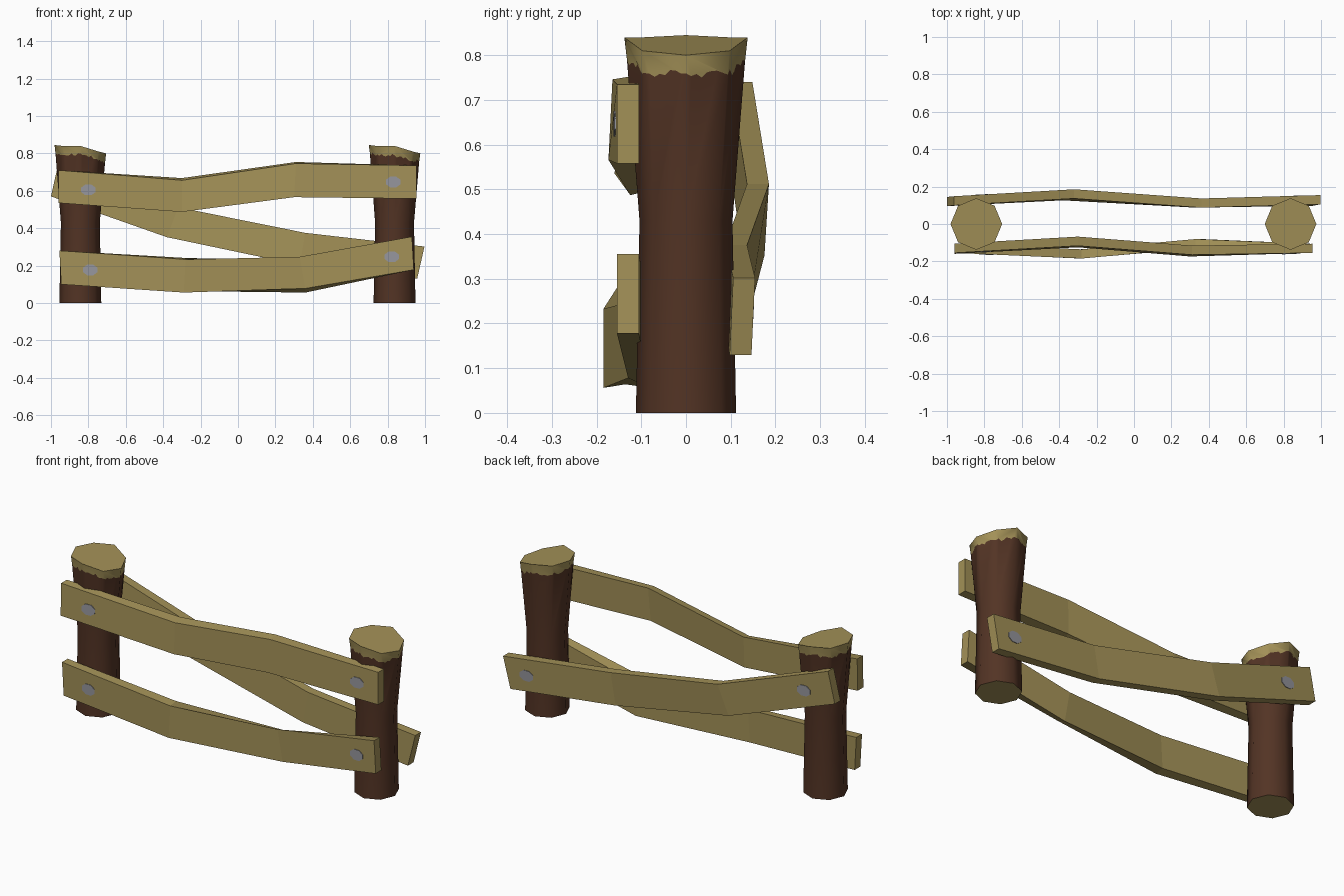
import bpy, bmesh, math, random
from mathutils import Vector
from mathutils.bvhtree import BVHTree

if "Cube" in bpy.data.objects:
    bpy.data.objects.remove(bpy.data.objects["Cube"])

random.seed(4)


def material(name, rgb):
    m = bpy.data.materials.new(name)
    m.diffuse_color = (*rgb, 1)
    m.use_nodes = True
    m.node_tree.nodes["Principled BSDF"].inputs["Base Color"].default_value = m.diffuse_color
    return m


WOOD = material("pale wood", (0.365, 0.282, 0.096))
BARK = material("brown bark", (0.086, 0.034, 0.018))
STEEL = material("grey steel", (0.31, 0.31, 0.34))


def finish(name, bm, mats, smooth=False):
    bmesh.ops.recalc_face_normals(bm, faces=bm.faces)
    me = bpy.data.meshes.new(name)
    bm.to_mesh(me)
    bm.free()
    ob = bpy.data.objects.new(name, me)
    bpy.context.collection.objects.link(ob)
    for m in mats:
        me.materials.append(m)
    if smooth:
        bpy.context.view_layer.objects.active = ob
        ob.select_set(True)
        bpy.ops.object.shade_smooth_by_angle(angle=math.radians(50))
        ob.select_set(False)
    return ob


def post(name, cx):
    """Flared eight-sided log with a slanted cut top and a ragged bark line."""
    bm = bmesh.new()
    top_z = [0.80, 0.81, 0.84, 0.84, 0.845, 0.84, 0.84, 0.81]

    def ring(r, heights):
        return [bm.verts.new((cx + r * math.cos(i * math.pi / 4),
                              r * math.sin(i * math.pi / 4), heights[i]))
                for i in range(8)]

    low = ring(0.112, [0] * 8)
    waist = ring(0.104, [0.43] * 8)
    edge = ring(0.132, [z - 0.047 + random.uniform(-.008, .008) for z in top_z])
    rim = ring(0.138, top_z)
    bm.faces.new(low)
    bm.faces.new(rim)
    for i in range(8):
        j = (i + 1) % 8
        bm.faces.new((low[i], low[j], waist[j], waist[i])).material_index = 1
        # ragged bark edge along this side
        rag = [edge[i]]
        for k in range(1, 8):
            p = edge[i].co.lerp(edge[j].co, k / 8)
            p.z += random.uniform(-.009, .009)
            rag.append(bm.verts.new(p))
        rag.append(edge[j])
        bm.faces.new([waist[j], waist[i]] + rag).material_index = 1
        bm.faces.new([rim[j], rim[i]] + rag)
    finish(name, bm, [WOOD, BARK], True)


def rail(name, sections, bolts, side):
    """Bent plank; each section is top (x, y, z), bottom (x, y, z), roll."""
    bm = bmesh.new()
    rings = []
    for top, bot, roll in sections:
        off = Vector((0, 0.0245, roll / 2))
        t, b = Vector(top), Vector(bot)
        rings.append([bm.verts.new(p) for p in (t - off, t + off, b + off, b - off)])
    for a, b in zip(rings, rings[1:]):
        for i in range(4):
            j = (i + 1) % 4
            bm.faces.new((a[i], a[j], b[j], b[i]))
    bm.faces.new(rings[0])
    bm.faces.new(rings[-1])
    tree = BVHTree.FromBMesh(bm)
    finish(name, bm, [WOOD])

    # flat bolt heads laid on the outer face
    for n, (x, z) in enumerate(bolts):
        bm = bmesh.new()
        outer, inner = [], []
        for i in range(8):
            a = (i + 0.5) * math.pi / 4
            px, pz = x + 0.042 * math.cos(a), z + 0.031 * math.sin(a)
            hit = tree.ray_cast(Vector((px, side, pz)), Vector((0, -side, 0)))[0]
            outer.append(bm.verts.new(hit + Vector((0, side * 0.003, 0))))
            inner.append(bm.verts.new(hit - Vector((0, side * 0.004, 0))))
        bm.faces.new(outer)
        bm.faces.new(inner)
        for i in range(8):
            j = (i + 1) % 8
            bm.faces.new((outer[i], outer[j], inner[j], inner[i]))
        finish(f"{name}_bolt_{n + 1}", bm, [STEEL])


# Posts
post("left_post", -0.843)
post("right_post", 0.837)

# Rails
rail("front_upper_rail", [
    ((-0.96, -0.13, 0.71), (-0.96, -0.135, 0.535), 0),
    ((-0.30, -0.092, 0.662), (-0.30, -0.10, 0.493), 0.012),
    ((0.31, -0.14, 0.75), (0.30, -0.149, 0.57), 0.008),
    ((0.955, -0.13, 0.735), (0.955, -0.13, 0.558), 0)],
    [(-0.80, 0.605), (0.83, 0.647)], -1)
rail("front_lower_rail", [
    ((-0.955, -0.13, 0.28), (-0.945, -0.13, 0.10), 0),
    ((-0.28, -0.16, 0.237), (-0.29, -0.16, 0.06), 0.008),
    ((0.33, -0.105, 0.236), (0.36, -0.105, 0.067), -0.022),
    ((0.93, -0.13, 0.355), (0.94, -0.13, 0.178), 0)],
    [(-0.79, 0.177), (0.822, 0.247)], -1)
rail("back_rail", [
    ((-0.962, 0.124, 0.74), (-1.0, 0.12, 0.57), 0),
    ((-0.32, 0.161, 0.512), (-0.38, 0.151, 0.352), 0),
    ((0.36, 0.112, 0.375), (0.33, 0.112, 0.203), 0),
    ((0.997, 0.13, 0.302), (0.958, 0.122, 0.13), 0)],
    [(-0.82, 0.60), (0.86, 0.228)], 1)
